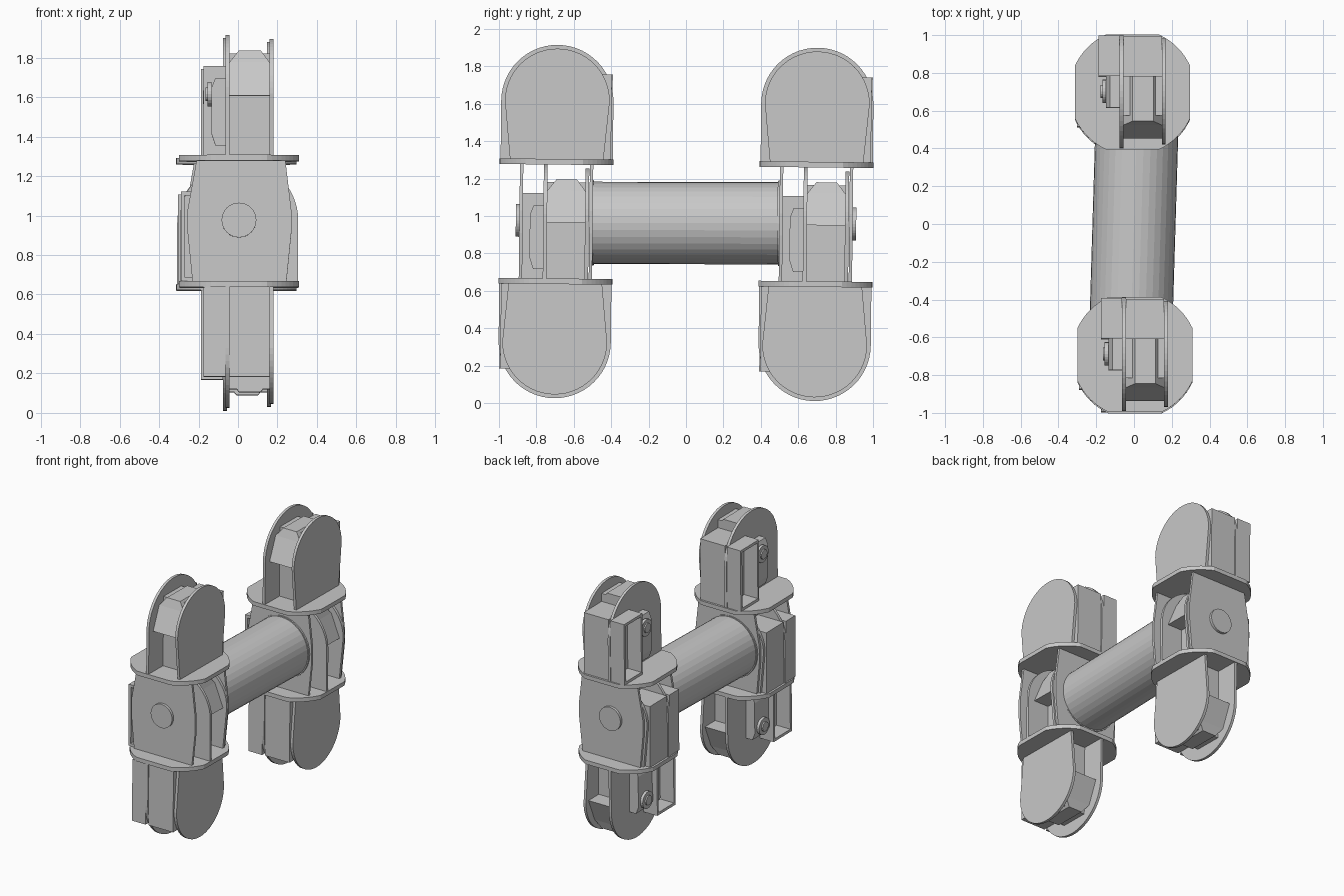
import bpy, bmesh, math
from mathutils import Matrix, Vector

cube = bpy.data.objects.get("Cube")
if cube:
    bpy.data.objects.remove(cube, do_unlink=True)

grey = bpy.data.materials.new("plain grey")
grey.use_nodes = True
grey.diffuse_color = (0.58, 0.58, 0.58, 1)
grey.node_tree.nodes["Principled BSDF"].inputs["Base Color"].default_value = (0.58, 0.58, 0.58, 1)

# both joint modules lean back very slightly
MID = Vector((0, 0, 0.962))
LEAN = Matrix.Translation(MID) @ Matrix.Rotation(-0.011, 4, 'X') @ Matrix.Translation(-MID)


def prism(name, outline, axis, lo, hi, frame, end_outline=None):
    """Extrude a 2D outline along an axis; end_outline makes a loft."""
    place = {'X': lambda a, b, t: (t, a, b),
             'Y': lambda a, b, t: (a, t, b),
             'Z': lambda a, b, t: (a, b, t)}[axis]
    bm = bmesh.new()
    start = [bm.verts.new(place(a, b, lo)) for a, b in outline]
    end = [bm.verts.new(place(a, b, hi)) for a, b in end_outline or outline]
    bm.faces.new(start)
    bm.faces.new(end)
    for i in range(len(start)):
        j = (i + 1) % len(start)
        bm.faces.new((start[i], start[j], end[j], end[i]))
    bm.transform(frame)
    bmesh.ops.recalc_face_normals(bm, faces=bm.faces)
    mesh = bpy.data.meshes.new(name)
    bm.to_mesh(mesh)
    bm.free()
    mesh.materials.append(grey)
    obj = bpy.data.objects.new(name, mesh)
    bpy.context.collection.objects.link(obj)


def rect(a0, a1, b0, b1):
    return [(a0, b0), (a1, b0), (a1, b1), (a0, b1)]


def circle(r, n=32, a=0, b=0):
    return [(a + r * math.cos(math.tau * i / n), b + r * math.sin(math.tau * i / n)) for i in range(n)]


def arch(r, foot, centre, n=28):
    """Round-ended plate with a foot of the given half width."""
    arc = [(r * math.cos(math.pi * i / n), centre + r * math.sin(math.pi * i / n)) for i in range(n + 1)]
    return [(foot, 0)] + arc + [(-foot, 0)]


def disc_outline():
    """Round plate trimmed flat on four sides."""
    half = 0.305
    return [(max(-half, min(half, x)), max(-half, min(half, y))) for x, y in circle(0.335, 72)]


def servo_bracket(name, frame, hub=True):
    """Fork of two arched plates holding a motor, standing on its local floor."""
    prism(name + "_wide_plate", arch(0.30, 0.30, 0.31), 'X', -0.068, -0.048, frame)
    prism(name + "_narrow_plate", arch(0.28, 0.25, 0.31), 'X', 0.155, 0.175, frame)
    # stepped motor body
    body = [(-0.13, 0), (-0.13, 0.515), (0.08, 0.515), (0.08, 0.455), (0.29, 0.455), (0.29, 0)]
    prism(name + "_motor", body, 'X', -0.048, 0.155, frame)
    # overhanging motor head with a leaning face and chamfered top
    shoulder = rect(-0.048, 0.155, -0.18, 0.08)
    prism(name + "_motor_head", rect(-0.048, 0.155, -0.25, 0.08), 'Z', 0.30, 0.47, frame, shoulder)
    prism(name + "_motor_cap", shoulder, 'Z', 0.47, 0.53, frame, rect(0.0, 0.11, -0.16, 0.08))
    # open box section outside the wide plate
    for label, y0, y1, z0, z1 in (("back", 0.275, 0.295, 0, 0.455), ("inner", 0.08, 0.095, 0, 0.455),
                                  ("floor", 0.095, 0.275, 0, 0.02), ("top", 0.095, 0.275, 0.435, 0.455)):
        prism(f"{name}_box_{label}", rect(y0, y1, z0, z1), 'X', -0.18, -0.068, frame)
    # tapered gear cover, with the output hub
    cover = [(-0.068, 0.05), (-0.12, 0.05), (-0.14, 0.11), (-0.14, 0.34), (-0.12, 0.39), (-0.068, 0.39)]
    prism(name + "_gear_cover", cover, 'Y', -0.085, 0.08, frame)
    if hub:
        prism(name + "_hub", circle(0.062, 24, 0, 0.31), 'X', -0.16, -0.14, frame)
        prism(name + "_hub_screw", circle(0.035, 16, 0, 0.31), 'X', -0.17, -0.16, frame)


def module(name, x, y, outward):
    def at(z, turn=Matrix.Identity(4)):
        return LEAN @ Matrix.Translation((x, y, z)) @ turn
    # horizontal plates
    prism(name + "_upper_disc", disc_outline(), 'Z', 1.267, 1.297, at(0))
    prism(name + "_lower_disc", disc_outline(), 'Z', 0.628, 0.658, at(0))
    # three motor brackets: up, down and across
    servo_bracket(name + "_upper", at(1.297))
    servo_bracket(name + "_lower", at(0.628, Matrix.Rotation(math.pi, 4, 'X')))
    servo_bracket(name + "_middle", at(0.658, Matrix.Rotation(math.pi / 2, 4, 'Z')), hub=False)
    # outer yoke joining both discs
    yoke = [(0.24, 0.65), (0.265, 0.90), (0.265, 1.02), (0.235, 1.27),
            (-0.215, 1.27), (-0.26, 1.02), (-0.26, 0.90), (-0.235, 0.65)]
    for side, label in ((-1, "front"), (1, "back")):
        mid = side * 0.187
        prism(f"{name}_{label}_yoke", yoke, 'Y', mid - 0.009, mid + 0.009, at(0))
    # pivot cap on the outer side
    prism(name + "_pivot_cap", circle(0.088, 32, 0, 0.967), 'Y',
          *sorted((outward * 0.19, outward * 0.215)), at(0))


module("front", 0.005, -0.695, -1)
module("rear", -0.008, 0.695, 1)

# connecting tube with end flanges, slightly skewed
skew = Matrix.Translation((0, 0, 0.962)) @ Matrix.Rotation(-0.03, 4, 'Z') @ Matrix.Rotation(-0.002, 4, 'X')
prism("connecting_tube", circle(0.22, 36), 'Y', -0.50, 0.51, skew)
for side, label in ((-1, "front"), (1, "rear")):
    prism(f"{label}_tube_flange", circle(0.228, 36), 'Y', side * 0.502 - 0.008, side * 0.502 + 0.008, skew)
